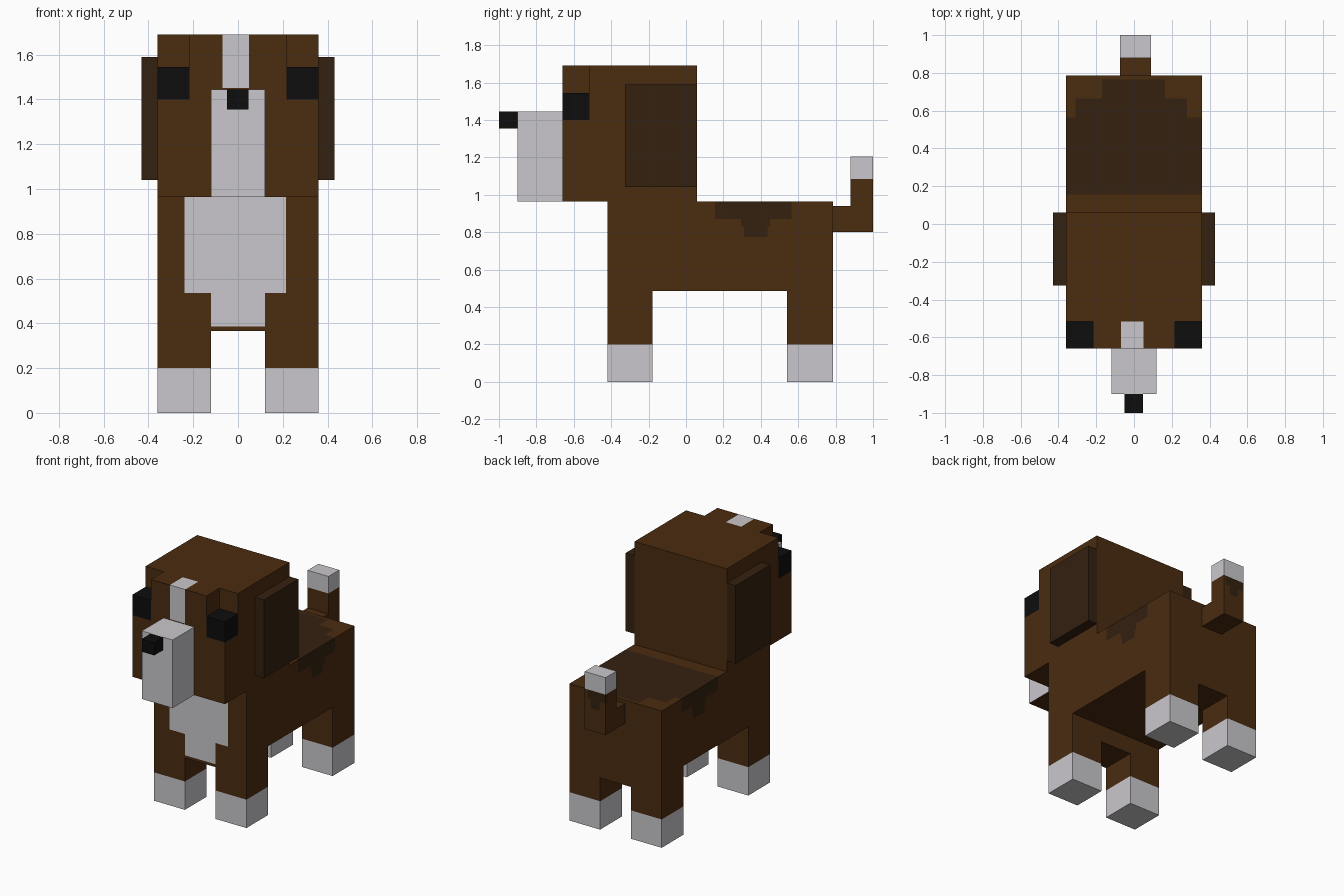
import bpy
import bmesh
from mathutils import Vector

cube = bpy.data.objects.get("Cube")
if cube:
    bpy.data.objects.remove(cube, do_unlink=True)

BROWN, DARK, WHITE, BLACK = range(4)
COLOURS = [("brown fur", (0.070, 0.025, 0.0050)),
           ("dark brown fur", (0.034, 0.0150, 0.0050)),
           ("white fur", (0.59, 0.575, 0.605)),
           ("black", (0.0040, 0.0040, 0.0042))]
MATS = []
for mat_name, rgb in COLOURS:
    m = bpy.data.materials.new(mat_name)
    m.use_nodes = True
    m.diffuse_color = (*rgb, 1)
    bsdf = m.node_tree.nodes["Principled BSDF"]
    bsdf.inputs["Base Color"].default_value = (*rgb, 1)
    bsdf.inputs["Roughness"].default_value = 0.9
    MATS.append(m)


def blocks(name, xs, ys, zs, paint, filled=lambda c: True):
    """Blocky shell on an uneven grid: outer faces only, coloured by paint(centre, normal)."""
    axes = (xs, ys, zs)
    bm = bmesh.new()
    verts = {}

    def mid(i):
        return Vector([(axes[a][i[a]] + axes[a][i[a] + 1]) / 2 for a in range(3)])

    def solid(i):
        return all(0 <= i[a] < len(axes[a]) - 1 for a in range(3)) and filled(mid(i))

    def vert(i):
        if i not in verts:
            verts[i] = bm.verts.new([axes[a][i[a]] for a in range(3)])
        return verts[i]

    cells = [(i, j, k) for i in range(len(xs) - 1)
             for j in range(len(ys) - 1) for k in range(len(zs) - 1)]
    for cell in filter(solid, cells):
        for a in range(3):
            for s in (0, 1):
                beside = list(cell)
                beside[a] += 2 * s - 1
                if solid(beside):
                    continue
                b, c = (a + 1) % 3, (a + 2) % 3
                ring = []
                for u, v in ((0, 0), (1, 0), (1, 1), (0, 1)):
                    p = list(cell)
                    p[a] += s
                    p[b] += u
                    p[c] += v
                    ring.append(vert(tuple(p)))
                face = bm.faces.new(ring if s else ring[::-1])
                normal = Vector((0, 0, 0))
                normal[a] = 2 * s - 1
                face.material_index = paint(face.calc_center_median(), normal)
    # Merge flat areas of one colour
    bmesh.ops.dissolve_limit(bm, angle_limit=0.01, verts=bm.verts[:],
                             edges=bm.edges[:], delimit={'MATERIAL'})
    mesh = bpy.data.meshes.new(name)
    bm.to_mesh(mesh)
    bm.free()
    for m in MATS:
        mesh.materials.append(m)
    ob = bpy.data.objects.new(name, mesh)
    bpy.context.collection.objects.link(ob)
    return ob


def box(name, x, y, z, colour):
    return blocks(name, x, y, z, lambda c, n: colour)


# Torso, lower at chest and hips, with white bib and dark saddle
def paint_body(c, n):
    x, y, z = c
    if n.y < -0.5 and y < -0.4:
        bib = -0.24 < x < 0.215 if z > 0.535 else -0.12 < x < 0.12 and z > 0.385
        return WHITE if bib else BROWN
    if n.z > 0.5 and z > 0.9:
        saddle = (0.155 < y < 0.565 or (-0.31 < x < 0.28 and 0.5 < y < 0.665)
                  or (-0.17 < x < 0.165 and 0.5 < y < 0.765))
        return DARK if saddle else BROWN
    if abs(n.x) > 0.5:
        drip = ((0.155 < y < 0.565 and z > 0.87) or (0.295 < y < 0.45 and z > 0.83)
                or (0.31 < y < 0.435 and z > 0.775))
        return DARK if drip else BROWN
    return BROWN


blocks("body",
       [-0.36, -0.31, -0.24, -0.17, -0.12, 0.12, 0.165, 0.215, 0.28, 0.36],
       [-0.42, -0.18, 0.155, 0.295, 0.31, 0.435, 0.45, 0.54, 0.565, 0.665, 0.765, 0.785],
       [0.365, 0.385, 0.485, 0.535, 0.775, 0.83, 0.87, 0.965],
       paint_body,
       lambda c: c.z > 0.485 or c.y < -0.18 or c.y > 0.54)

# Legs with white paws
for end, y in (("front", [-0.42, -0.18]), ("hind", [0.54, 0.785])):
    for side, x in (("left", [0.12, 0.36]), ("right", [-0.36, -0.12])):
        blocks(f"{end}_{side}_leg", x, y, [0, 0.2, 0.365],
               lambda c, n: WHITE if c.z < 0.2 else BROWN)


# Head with corner recesses holding the eyes, and a white blaze
def paint_head(c, n):
    blaze = -0.07 < c.x < 0.05 and c.y < -0.52 and c.z > 1.45
    return WHITE if blaze and (n.y < -0.5 or n.z > 0.5) else BROWN


blocks("head",
       [-0.36, -0.217, -0.07, 0.05, 0.217, 0.36],
       [-0.66, -0.515, 0.06],
       [0.965, 1.4, 1.45, 1.69],
       paint_head,
       lambda c: not (abs(c.x) > 0.217 and c.y < -0.515 and c.z > 1.4))

# Eyes and ears
for side, s in (("left", 1), ("right", -1)):
    box(f"{side}_eye", sorted([s * 0.217, s * 0.36]), [-0.66, -0.515], [1.4, 1.545], BLACK)
    box(f"{side}_ear", sorted([s * 0.36, s * 0.43]), [-0.325, 0.06], [1.04, 1.59], DARK)

# Snout with brown underside, and nose
blocks("snout", [-0.12, 0.12], [-0.90, -0.66], [0.965, 1.445],
       lambda c, n: BROWN if n.z < -0.5 else WHITE)
box("nose", [-0.05, 0.047], [-1.0, -0.90], [1.355, 1.445], BLACK)


# Upturned tail with white tip and a dark drip behind
def paint_tail(c, n):
    if c.z > 1.085:
        return WHITE
    if n.y > 0.5 and c.y > 0.9:
        drip = c.z > 1.02 and c.x < 0.07 or c.z > 0.96 and -0.025 < c.x < 0.04
        return DARK if drip else BROWN
    if n.x < -0.5 and c.y > 0.98 and c.z > 1.02:
        return DARK
    return BROWN


blocks("tail", [-0.073, -0.025, 0.04, 0.07, 0.09], [0.785, 0.88, 0.98, 1.0],
       [0.8, 0.94, 0.96, 1.02, 1.085, 1.205], paint_tail,
       lambda c: c.y > 0.88 or c.z < 0.94)
